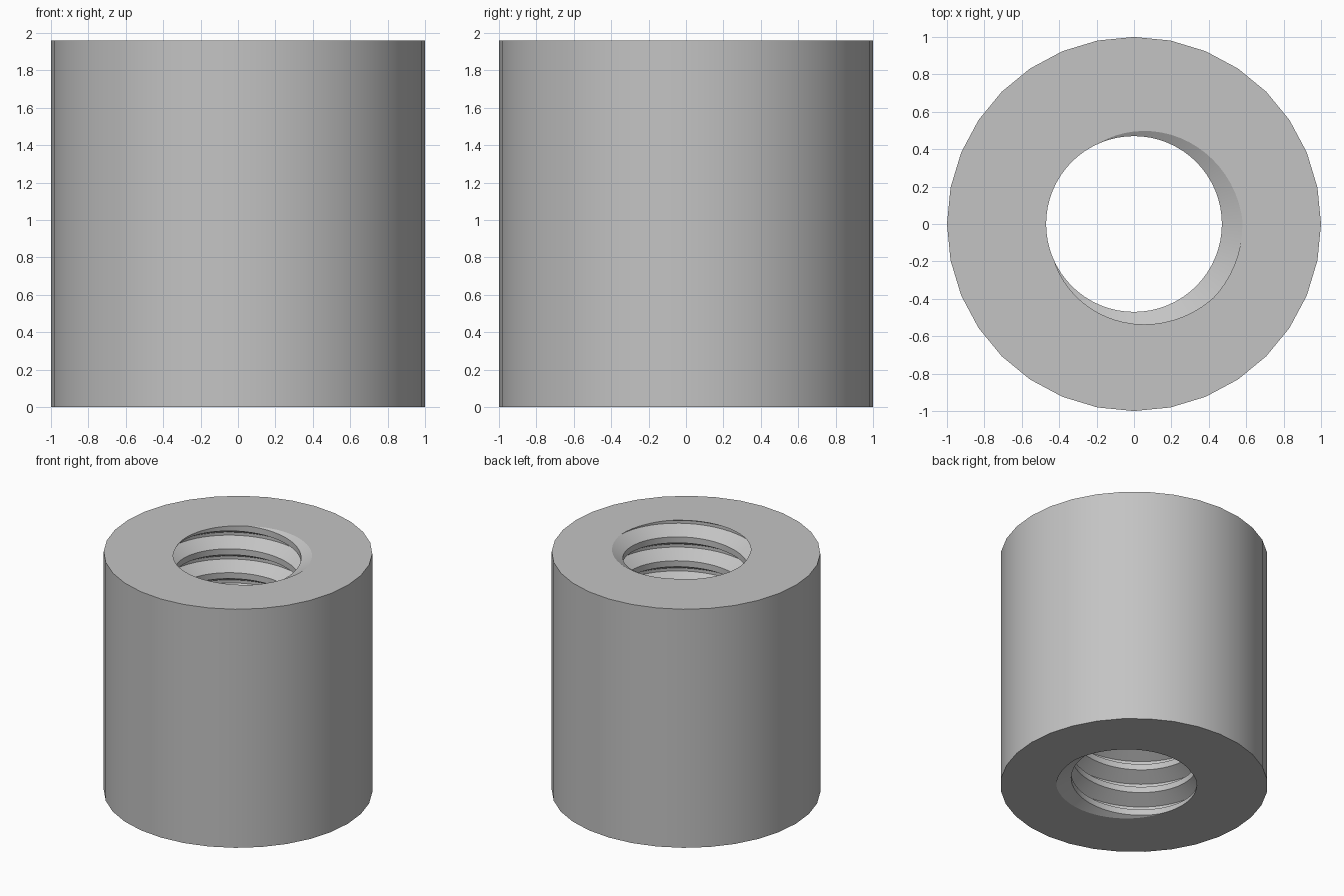
import bpy
import bmesh
from math import sin, cos, pi, radians

cube = bpy.data.objects.get("Cube")
if cube:
    bpy.data.objects.remove(cube, do_unlink=True)

HEIGHT = 1.96
OUTER, MINOR, MAJOR = 1.0, 0.47, 0.58
TURNS = 10
PITCH = HEIGHT / TURNS
SIDES, STEPS = 32, 64
START = radians(-20)          # where the groove leaves the end faces
# Thread profile: height in pitches from the groove centre, radius
PROFILE = [(-0.375, MINOR), (-0.0625, MAJOR), (0.0625, MAJOR), (0.375, MINOR)]

bm = bmesh.new()

# Right-handed thread wall, longer than the bore at both ends
columns = []
for i in range(STEPS):
    a = 2 * pi * i / STEPS
    rise = PITCH * (a - START) / (2 * pi)
    columns.append([bm.verts.new((r * cos(a), r * sin(a), rise + PITCH * (t + dz)))
                    for t in range(-3, TURNS + 3) for dz, r in PROFILE])
count = len(columns[0])
for i in range(STEPS):
    here, there = columns[i], columns[(i + 1) % STEPS]
    shift = len(PROFILE) if i == STEPS - 1 else 0
    for j in range(count - 1 - shift):
        bm.faces.new((here[j], here[j + 1], there[j + 1 + shift], there[j + shift]))

# Trim the thread level with both end faces
for z, up in ((0, -1), (HEIGHT, 1)):
    bmesh.ops.bisect_plane(bm, geom=bm.verts[:] + bm.edges[:] + bm.faces[:], dist=1e-5,
                           plane_co=(0, 0, z), plane_no=(0, 0, up), clear_outer=True)
bmesh.ops.delete(bm, geom=[v for v in bm.verts if not v.link_faces], context='VERTS')

# Outer wall
rings = [[bm.verts.new((OUTER * cos(2 * pi * k / SIDES), OUTER * sin(2 * pi * k / SIDES), z))
          for k in range(SIDES)] for z in (0, HEIGHT)]
for k in range(SIDES):
    n = (k + 1) % SIDES
    bm.faces.new((rings[0][k], rings[0][n], rings[1][n], rings[1][k]))

# Flat end faces between the outer wall and the bore
for z, up in ((0, -1), (HEIGHT, 1)):
    rim = [e for e in bm.edges if e.is_boundary and all(abs(v.co.z - z) < 1e-4 for v in e.verts)]
    bmesh.ops.triangle_fill(bm, edges=rim, use_beauty=True, normal=(0, 0, up))
bmesh.ops.recalc_face_normals(bm, faces=bm.faces[:])

mesh = bpy.data.meshes.new("threaded_sleeve")
bm.to_mesh(mesh)
bm.free()
sleeve = bpy.data.objects.new("threaded_sleeve", mesh)
bpy.context.collection.objects.link(sleeve)

# Plain grey metal
grey = bpy.data.materials.new("grey")
grey.use_nodes = True
colour = (0.55, 0.55, 0.55, 1)
grey.diffuse_color = colour
grey.node_tree.nodes["Principled BSDF"].inputs["Base Color"].default_value = colour
mesh.materials.append(grey)

bpy.ops.object.select_all(action='DESELECT')
sleeve.select_set(True)
bpy.context.view_layer.objects.active = sleeve
bpy.ops.object.shade_smooth_by_angle(angle=radians(25))
